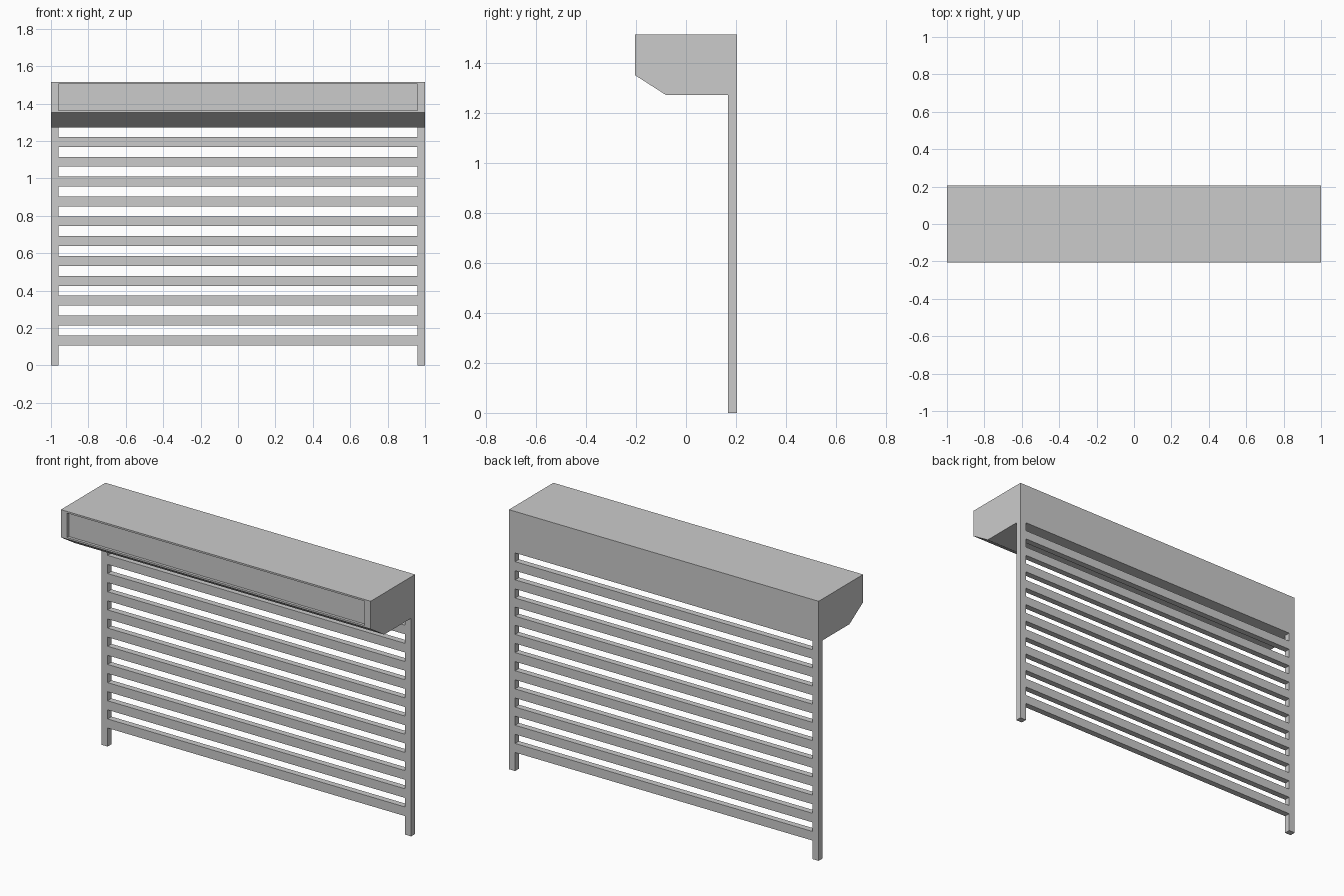
import bpy, bmesh

if "Cube" in bpy.data.objects:
    bpy.data.objects.remove(bpy.data.objects["Cube"])

BACK, FRONT, TOP, UNDER = 0.205, -0.205, 1.515, 1.273
POST_IN = 0.96
THICK = 0.036


def finish(bm, name):
    bmesh.ops.recalc_face_normals(bm, faces=bm.faces[:])
    mesh = bpy.data.meshes.new(name)
    bm.to_mesh(mesh)
    bm.free()
    obj = bpy.data.objects.new(name, mesh)
    bpy.context.collection.objects.link(obj)
    return obj


def extrude(bm, faces, vec):
    geo = bmesh.ops.extrude_face_region(bm, geom=faces)["geom"]
    verts = [g for g in geo if isinstance(g, bmesh.types.BMVert)]
    bmesh.ops.translate(bm, verts=verts, vec=vec)


# Roller housing: side profile swept across the width
bm = bmesh.new()
profile = [(FRONT, TOP), (BACK, TOP), (BACK, UNDER), (-0.08, UNDER), (FRONT, 1.353)]
side = bm.faces.new([bm.verts.new((-1, y, z)) for y, z in profile])
extrude(bm, [side], (2, 0, 0))
bmesh.ops.recalc_face_normals(bm, faces=bm.faces[:])

# Shallow recessed panel on the housing front
front = next(f for f in bm.faces if f.normal.y < -0.99)
bmesh.ops.inset_region(bm, faces=[front], thickness=0.014)
for v in front.verts:
    v.co.x = POST_IN if v.co.x > 0 else -POST_IN
old = front
geo = bmesh.ops.extrude_discrete_faces(bm, faces=[old])["faces"]
bmesh.ops.translate(bm, verts=geo[0].verts[:], vec=(0, 0.016, 0))
finish(bm, "shutter_housing")

# Slatted shutter with side posts: one grid with the gaps left open
zs = [0.0]
for i in range(11):
    zs += [0.108 + i * 0.1061, 0.161 + i * 0.1061]
zs.append(UNDER)
xs = [-1, -POST_IN, POST_IN, 1]
bm = bmesh.new()
grid = [[bm.verts.new((x, BACK - THICK, z)) for x in xs] for z in zs]
for r in range(len(zs) - 1):
    for c in range(3):
        if c == 1 and r % 2 == 0:
            continue
        bm.faces.new((grid[r][c], grid[r][c + 1], grid[r + 1][c + 1], grid[r + 1][c]))
extrude(bm, bm.faces[:], (0, THICK, 0))
finish(bm, "slatted_shutter")
